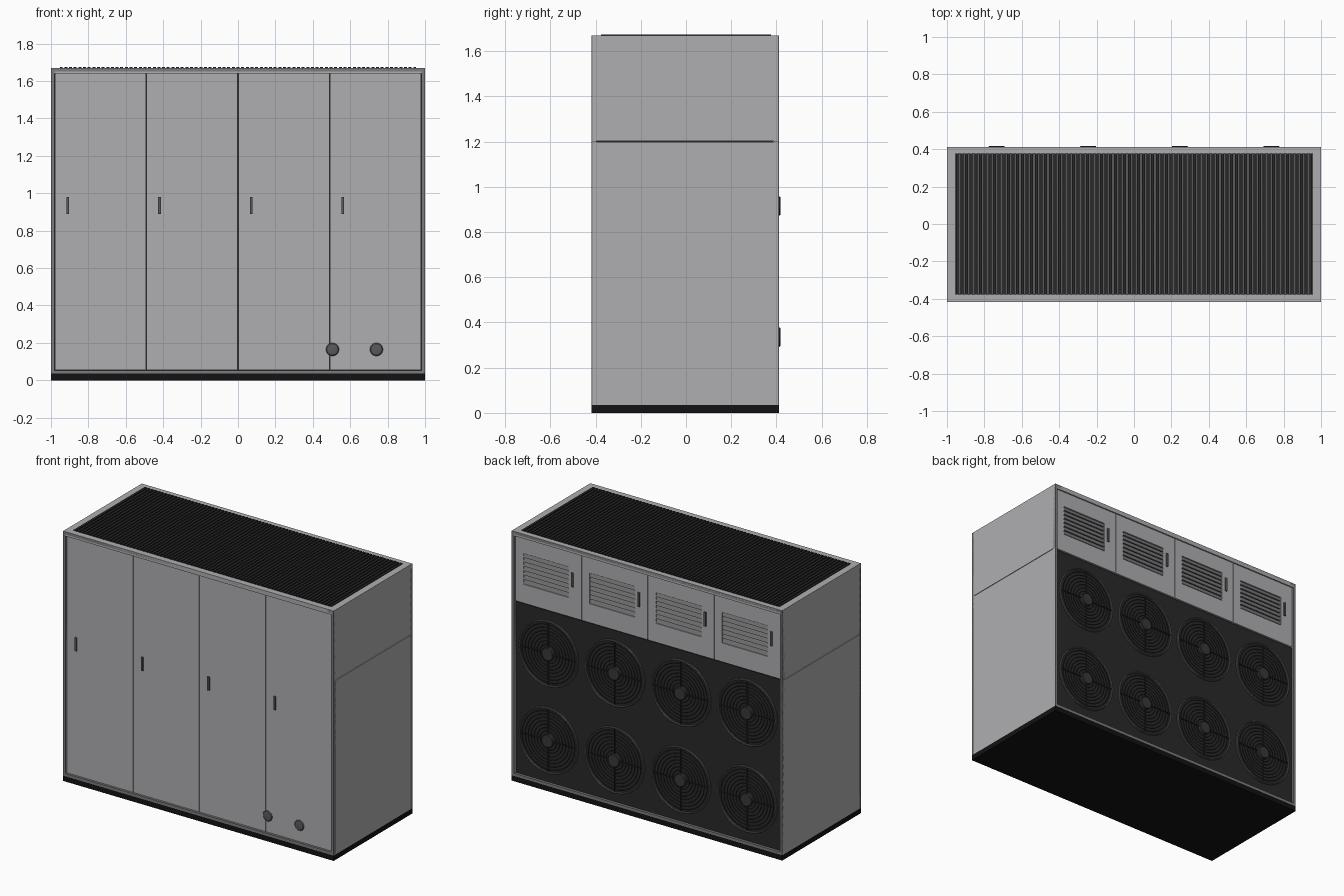
import bpy, bmesh, math
from mathutils import Matrix, Vector

if "Cube" in bpy.data.objects:
    bpy.data.objects.remove(bpy.data.objects["Cube"])


def material(name, v):
    m = bpy.data.materials.new(name)
    m.diffuse_color = (v, v, v * 1.04, 1)
    m.use_nodes = True
    m.node_tree.nodes["Principled BSDF"].inputs["Base Color"].default_value = m.diffuse_color
    return m


PALE = material("pale_paint", 0.43)
TRIM = material("trim_paint", 0.2)
DARK = material("dark_metal", 0.022)
MID = material("mid_metal", 0.1)
BLACK = material("black_base", 0.006)


def finish(name, bm, mat):
    bmesh.ops.recalc_face_normals(bm, faces=bm.faces)
    me = bpy.data.meshes.new(name)
    bm.to_mesh(me)
    bm.free()
    me.materials.append(mat)
    ob = bpy.data.objects.new(name, me)
    bpy.context.collection.objects.link(ob)
    return ob


def add_box(bm, x0, x1, y0, y1, z0, z1, tilt=0.0):
    c = Vector(((x0 + x1) / 2, (y0 + y1) / 2, (z0 + z1) / 2))
    m = (Matrix.Translation(c) @ Matrix.Rotation(tilt, 4, 'X')
         @ Matrix.Diagonal((x1 - x0, y1 - y0, z1 - z0, 1)))
    bmesh.ops.create_cube(bm, size=1, matrix=m)


def boxes(name, mat, *dims):
    bm = bmesh.new()
    for d in dims:
        add_box(bm, *d)
    return finish(name, bm, mat)


def add_lathe(bm, profile, seg, closed):
    # Spin (radius, y) points about the y axis
    rings = [[bm.verts.new((r * math.cos(2 * math.pi * i / seg), y,
                            r * math.sin(2 * math.pi * i / seg)))
              for i in range(seg)] for r, y in profile]
    n = len(rings)
    for k in range(n if closed else n - 1):
        a, b = rings[k], rings[(k + 1) % n]
        for i in range(seg):
            j = (i + 1) % seg
            bm.faces.new((a[i], a[j], b[j], b[i]))
    if not closed:
        bm.faces.new(rings[0])
        bm.faces.new(rings[-1])


def copies(ob, places):
    # Place the first object and linked duplicates
    ob.location = places[0]
    for p in places[1:]:
        d = ob.copy()
        d.location = p
        bpy.context.collection.objects.link(d)


def smooth(ob):
    bpy.ops.object.select_all(action='DESELECT')
    bpy.context.view_layer.objects.active = ob
    ob.select_set(True)
    bpy.ops.object.shade_smooth_by_angle()


F, B, TOP = -0.418, 0.412, 1.67
COLS = [-0.735, -0.245, 0.245, 0.735]

# Base plinth and inner core
boxes("base_plinth", BLACK, (-1, 1, F, B, 0, 0.035))
boxes("inner_core", DARK, (-0.99, 0.99, -0.396, 0.386, 0.03, 1.65))

# Side panels split by a seam
for s, side in ((-1, "left"), (1, "right")):
    a, b = sorted((s * 0.982, s))
    boxes(side + "_side_panels", PALE,
          (a, b, F + 0.004, B - 0.004, 0.035, 1.198),
          (a, b, F + 0.004, B - 0.004, 1.202, TOP - 0.002))

# Front and back outer trim
for y0, y1, n in ((F, F + 0.022, "front"), (B - 0.022, B, "back")):
    boxes(n + "_trim", TRIM,
          (-1, -0.982, y0, y1, 0.035, TOP - 0.002),
          (0.982, 1, y0, y1, 0.035, TOP - 0.002),
          (-0.982, 0.982, y0, y1, 0.035, 0.053),
          (-0.982, 0.982, y0, y1, 1.652, TOP - 0.002))

# Top rim
boxes("top_rim", PALE,
      (-1, -0.955, F, B, 1.64, TOP), (0.955, 1, F, B, 1.64, TOP),
      (-0.955, 0.955, F, -0.376, 1.64, TOP), (-0.955, 0.955, 0.376, B, 1.64, TOP))

# Top grille slats
boxes("grille_bed", MID, (-0.96, 0.96, -0.38, 0.38, 1.64, 1.66))
N = 77
boxes("top_grille_slats", DARK, *[
    (x - 0.008, x + 0.008, -0.376, 0.376, 1.655, 1.674)
    for x in [-0.945 + 1.89 * i / (N - 1) for i in range(N)]])

# Front doors
boxes("front_doors", PALE, *[
    (x - 0.243, x + 0.243, -0.408, -0.39, 0.056, 1.649) for x in COLS])
boxes("front_handles", MID, *[
    (x - 0.182, x - 0.168, -0.417, -0.405, 0.89, 0.98) for x in COLS])

# Pipe caps low on the front
bm = bmesh.new()
add_lathe(bm, [(0.035, 0.012), (0.035, -0.004), (0.03, -0.009), (0.018, -0.011)], 32, False)
cap = finish("pipe_cap", bm, MID)
smooth(cap)
copies(cap, [(0.505, F + 0.012, 0.165), (0.74, F + 0.012, 0.165)])

# Back access doors, framed around their vents
doors, slats, beds, handles = [], [], [], []
for x in COLS:
    l, r, v0, v1 = x - 0.243, x + 0.243, x - 0.15, x + 0.185
    y0, y1 = 0.38, 0.403
    doors += [(l, v0, y0, y1, 1.204, 1.649), (v1, r, y0, y1, 1.204, 1.649),
              (v0, v1, y0, y1, 1.204, 1.33), (v0, v1, y0, y1, 1.535, 1.649)]
    beds.append((v0, v1, 0.38, 0.391, 1.33, 1.535))
    for i in range(7):
        z = 1.345 + i * 0.0292
        slats.append((v0, v1, 0.394, 0.399, z - 0.013, z + 0.013, 0.3))
    handles.append((x - 0.187, x - 0.173, 0.40, 0.411, 1.41, 1.505))
boxes("back_doors", PALE, *doors)
boxes("vent_backing", DARK, *beds)
boxes("vent_louvres", TRIM, *slats)
boxes("back_handles", MID, *handles)

# Fan wall
boxes("fan_wall", DARK, (-0.98, 0.98, 0.38, 0.398, 0.055, 1.198))
spots = [(x, 0.398, z) for x in COLS for z in (0.335, 0.915)]

# Fan rim, wire guard and hub
bm = bmesh.new()
add_lathe(bm, [(0.21, 0), (0.21, 0.009), (0.215, 0.012), (0.22, 0.009), (0.22, 0)], 64, True)
rim = finish("fan_rim", bm, MID)
smooth(rim)
copies(rim, spots)

bm = bmesh.new()
for k in range(7):
    r = 0.062 + k * 0.022
    add_lathe(bm, [(r - 0.002, 0.004), (r, 0.002), (r + 0.002, 0.004), (r, 0.006)], 48, True)
add_box(bm, -0.003, 0.003, 0.003, 0.009, -0.212, 0.212)
add_box(bm, -0.212, 0.212, 0.003, 0.009, -0.003, 0.003)
copies(finish("fan_guard", bm, DARK), spots)

bm = bmesh.new()
add_lathe(bm, [(0.043, -0.002), (0.043, 0.016), (0.039, 0.02)], 32, False)
hub = finish("fan_hub", bm, material("hub_metal", 0.04))
smooth(hub)
copies(hub, spots)
